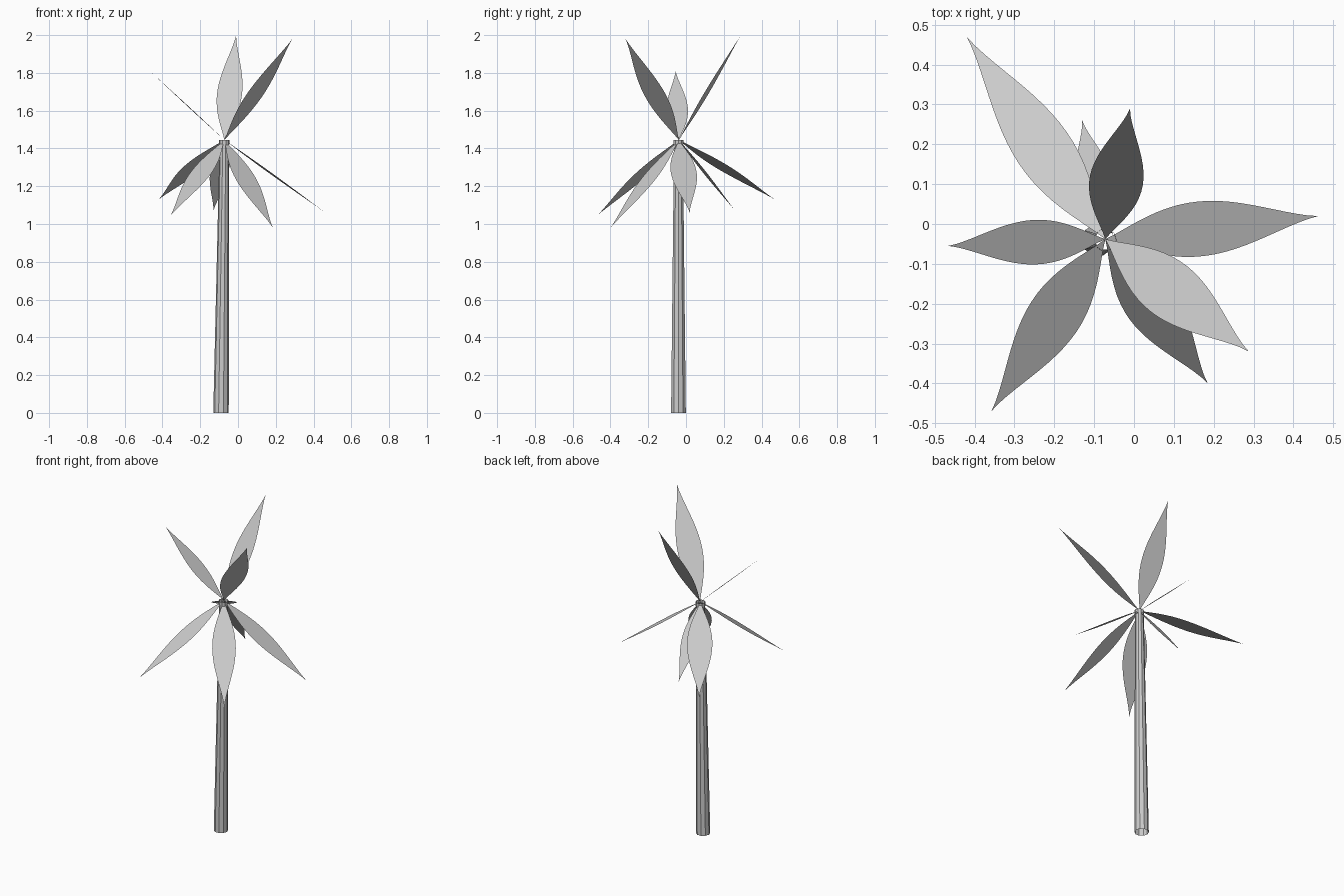
import bpy, bmesh, math
from mathutils import Vector

cube = bpy.data.objects.get("Cube")
if cube:
    bpy.data.objects.remove(cube)

grey = bpy.data.materials.new("pale_grey")
grey.use_nodes = True
colour = (0.6, 0.6, 0.6, 1)
grey.diffuse_color = colour
grey.node_tree.nodes["Principled BSDF"].inputs["Base Color"].default_value = colour


def finish(bm, name):
    mesh = bpy.data.meshes.new(name)
    bm.to_mesh(mesh)
    bm.free()
    mesh.materials.append(grey)
    obj = bpy.data.objects.new(name, mesh)
    bpy.context.collection.objects.link(obj)
    return obj


def tube(name, rings, sides=10):
    """Open faceted tube through rings of (x, y, z, radius)."""
    bm = bmesh.new()
    loops = []
    for x, y, z, r in rings:
        angles = [math.tau * i / sides for i in range(sides)]
        loops.append([bm.verts.new((x + r * math.cos(a), y + r * math.sin(a), z))
                      for a in angles])
    for low, high in zip(loops, loops[1:]):
        for i in range(sides):
            j = (i + 1) % sides
            bm.faces.new((low[i], low[j], high[j], high[i]))
    return finish(bm, name)


def leaf(name, base, tip, steps=20):
    """Flat pointed blade whose width runs level."""
    bm = bmesh.new()
    axis = tip - base
    side = Vector((0, 0, 1)).cross(axis).normalized()
    left, right = [], []
    for i in range(1, steps):
        t = i / steps
        half = 0.104 * axis.length * math.sin(math.pi * t ** 0.85) ** 1.35
        left.append(bm.verts.new(base + axis * t + side * half))
        right.append(bm.verts.new(base + axis * t - side * half))
    root, point = bm.verts.new(base), bm.verts.new(tip)
    bm.faces.new((root, right[0], left[0]))
    for i in range(steps - 2):
        bm.faces.new((left[i], right[i], right[i + 1], left[i + 1]))
    bm.faces.new((left[-1], right[-1], point))
    return finish(bm, name)


# Slightly leaning hollow trunk with a small collar
tube("trunk", [(-0.09, -0.04, 0, 0.041), (-0.073, -0.04, 1.42, 0.025)])
tube("trunk_collar", [(-0.073, -0.04, 1.42, 0.028), (-0.072, -0.04, 1.445, 0.028)])

# Leaves spreading from the crown
crown = Vector((-0.072, -0.038, 1.445))
tips = {
    "leaf_back_right_low": (-0.42, 0.47, 1.13),
    "leaf_back_low": (-0.13, 0.26, 1.07),
    "leaf_back_high": (-0.01, 0.29, 2.0),
    "leaf_left_low": (0.463, 0.02, 1.06),
    "leaf_front_left_high": (0.288, -0.32, 1.98),
    "leaf_front_left_low": (0.185, -0.4, 0.98),
    "leaf_front_right_low": (-0.358, -0.47, 1.045),
    "leaf_right_high": (-0.467, -0.055, 1.81),
}
for name, tip in tips.items():
    leaf(name, crown, Vector(tip))
